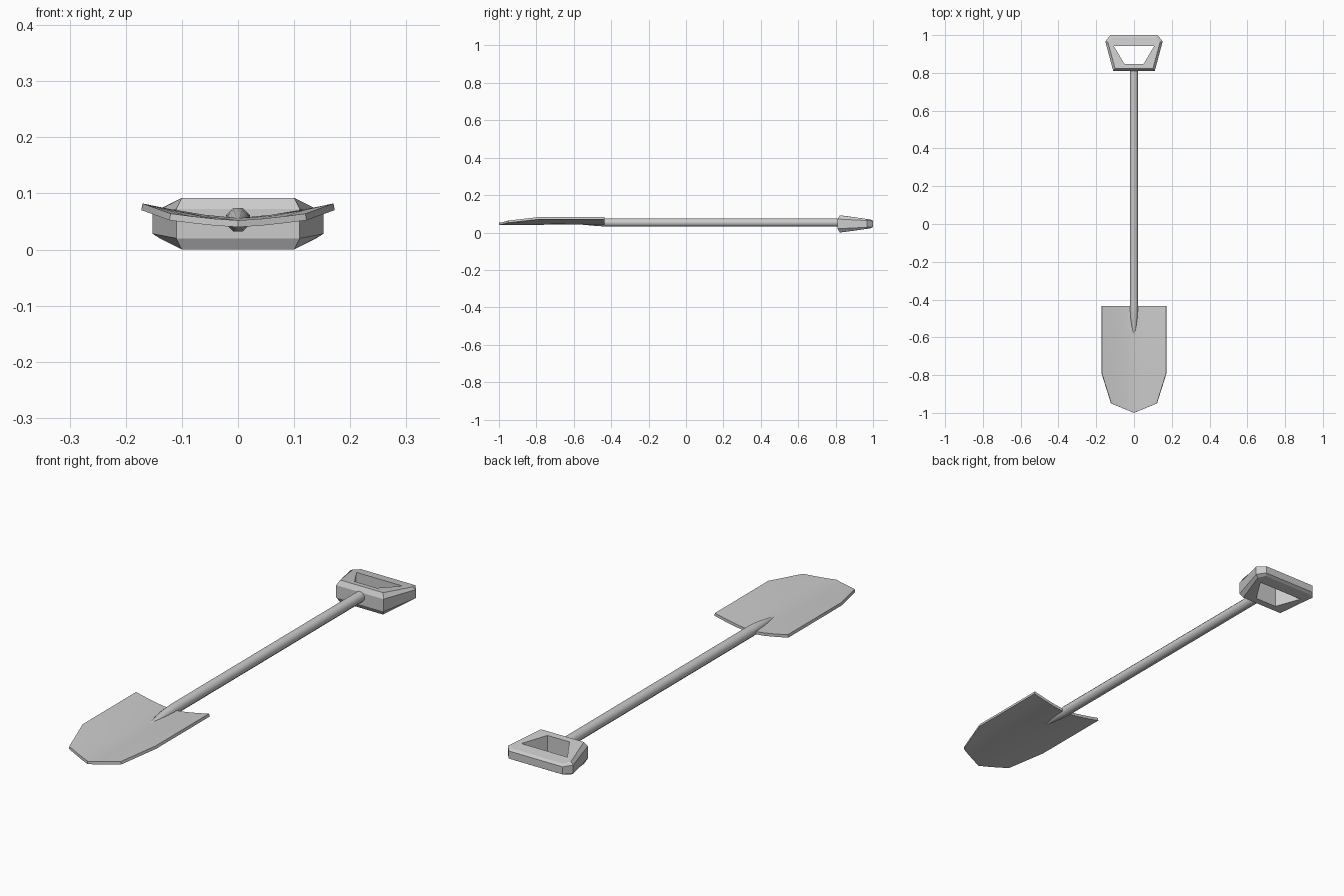
import bpy, bmesh, math

if "Cube" in bpy.data.objects:
    bpy.data.objects.remove(bpy.data.objects["Cube"])


def make_object(name, verts, faces, smooth_angle=None, thickness=0):
    mesh = bpy.data.meshes.new(name)
    mesh.from_pydata(verts, [], faces)
    bm = bmesh.new()
    bm.from_mesh(mesh)
    bmesh.ops.remove_doubles(bm, verts=bm.verts, dist=0.0005)
    bmesh.ops.recalc_face_normals(bm, faces=bm.faces)
    bm.to_mesh(mesh)
    bm.free()
    obj = bpy.data.objects.new(name, mesh)
    bpy.context.collection.objects.link(obj)
    bpy.ops.object.select_all(action='DESELECT')
    obj.select_set(True)
    bpy.context.view_layer.objects.active = obj
    if thickness:
        mod = obj.modifiers.new("thickness", 'SOLIDIFY')
        mod.thickness = thickness
        mod.offset = -1
        bpy.ops.object.modifier_apply(modifier=mod.name)
    if smooth_angle:
        bpy.ops.object.shade_smooth_by_angle(angle=math.radians(smooth_angle))
    return obj


def loft(rings, closed=False):
    """Join equal-length closed rings with quads; closed joins last to first."""
    n, m = len(rings[0]), len(rings)
    verts = [v for ring in rings for v in ring]
    faces = [[i * n + j, i * n + (j + 1) % n,
              (i + 1) % m * n + (j + 1) % n, (i + 1) % m * n + j]
             for i in range(m if closed else m - 1) for j in range(n)]
    if not closed:
        faces += [list(range(n)), list(range((m - 1) * n, m * n))]
    return verts, faces


# Blade: dished sheet, rows run from the shoulders to the pointed tip
# row: y at centre, y at edge, half width, z at centre, z at edge
rows = [(-0.435, -0.435, 0.17, 0.053, 0.082),
        (-0.60, -0.60, 0.17, 0.056, 0.082),
        (-0.79, -0.79, 0.17, 0.053, 0.082),
        (-1.00, -0.95, 0.12, 0.052, 0.064)]
steps = [-1, -0.7, -0.35, 0, 0.35, 0.7, 1]
verts = []
for yc, ye, w, zc, ze in rows:
    for s in steps:
        a = abs(s)
        verts.append((s * w, yc + (ye - yc) * a, zc + (ze - zc) * a ** 1.4))
n = len(steps)
faces = [(i * n + j, (i + 1) * n + j, (i + 1) * n + j + 1, i * n + j + 1)
         for i in range(len(rows) - 1) for j in range(n - 1)]
make_object("blade", verts, faces, 30, 0.012)

# Shaft: octagonal pole flattening into a tapered socket on the blade
# section: y, half width, half height, z centre
sections = [(0.83, 0.021, 0.021, 0.053), (-0.435, 0.021, 0.021, 0.053),
            (-0.49, 0.019, 0.017, 0.053), (-0.60, 0.003, 0.004, 0.050)]
k = 1 / math.cos(math.pi / 8)
rings = [[(w * k * math.cos((i + 0.5) * math.pi / 4), y,
           z + h * k * math.sin((i + 0.5) * math.pi / 4)) for i in range(8)]
         for y, w, h, z in sections]
make_object("shaft", *loft(rings), 50)

# Handle: chamfered D-shaped ring
# right-hand corners of each loop: x, y, half height
outer = [(0.110, 0.810, 0.026), (0.152, 0.967, 0.018), (0.125, 1.000, 0.016)]
rim = [(0.100, 0.822, 0.046), (0.138, 0.962, 0.027), (0.118, 0.988, 0.023)]
inner = [(0.051, 0.848, 0.043), (0.107, 0.942, 0.030), (0.107, 0.942, 0.030)]


def handle_loop(points, side):
    right = [(x, y, 0.046 + side * h) for x, y, h in points]
    return right + [(-x, y, z) for x, y, z in reversed(right)]


loops = [handle_loop(p, s) for p, s in
         ((outer, 1), (rim, 1), (inner, 1), (inner, -1), (rim, -1), (outer, -1))]
make_object("handle", *loft(loops, closed=True))
